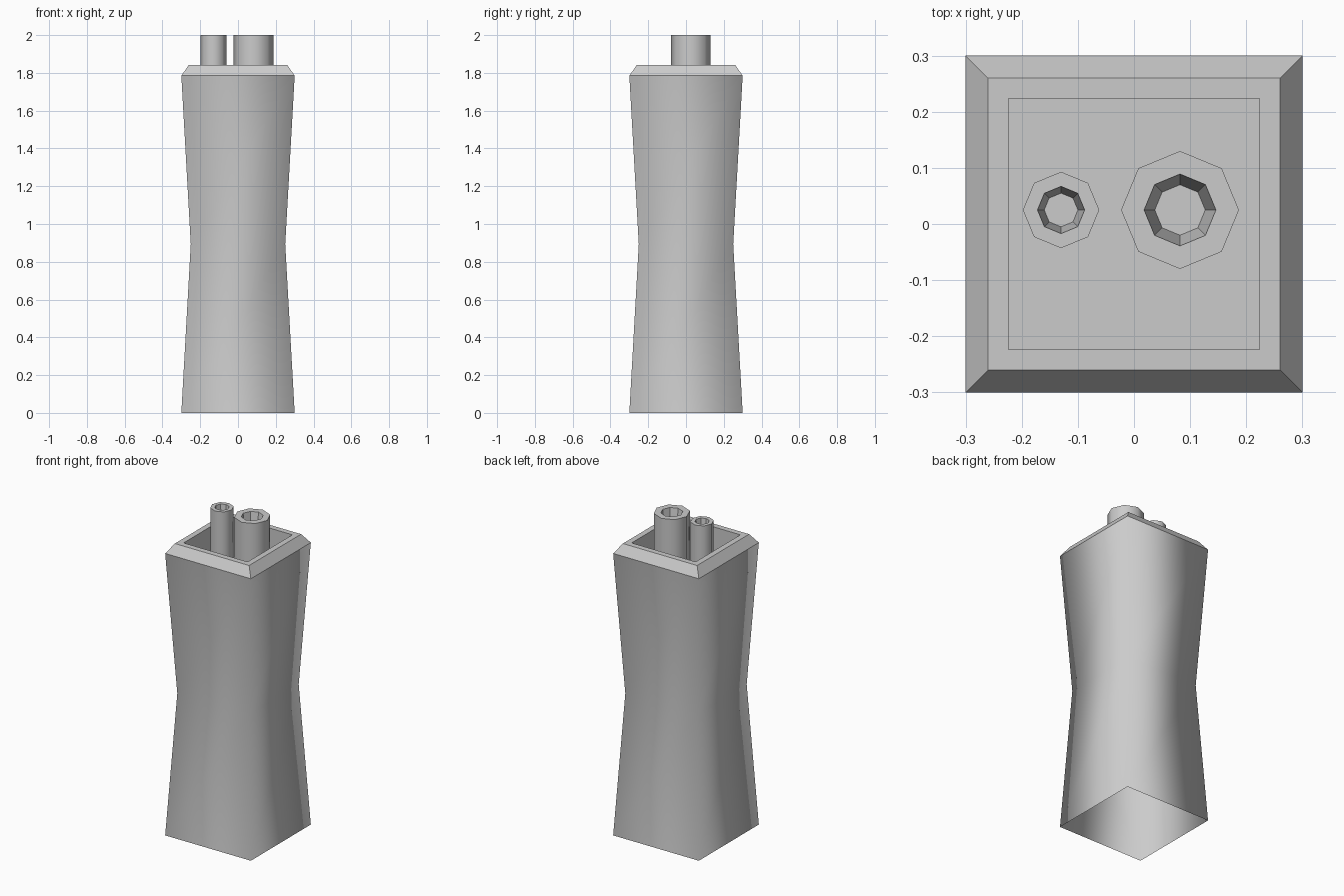
import bpy, bmesh
from math import cos, sin, pi

if "Cube" in bpy.data.objects:
    bpy.data.objects.remove(bpy.data.objects["Cube"])


def loft(name, centre, sides, turn, rings, cap_end, smooth_bands):
    """Stack regular-polygon rings (radius, z) and bridge them in order."""
    bm = bmesh.new()
    loops = []
    for r, z in rings:
        loops.append([bm.verts.new((centre[0] + r * cos(turn + 2 * pi * i / sides),
                                    centre[1] + r * sin(turn + 2 * pi * i / sides), z))
                      for i in range(sides)])
    for band, (a, b) in enumerate(zip(loops, loops[1:])):
        for i in range(sides):
            j = (i + 1) % sides
            face = bm.faces.new((a[i], a[j], b[j], b[i]))
            face.smooth = band in smooth_bands
    if cap_end:
        bm.faces.new(loops[-1])
    # corners of the shaft stay crisp, shallow waist and round pipes stay smooth
    for e in bm.edges:
        if len(e.link_faces) == 2 and e.calc_face_angle() > pi / 3:
            e.smooth = False
    mesh = bpy.data.meshes.new(name)
    bm.to_mesh(mesh)
    bm.free()
    obj = bpy.data.objects.new(name, mesh)
    bpy.context.collection.objects.link(obj)
    return obj


FLOOR = 1.5
D = 2 ** 0.5  # half width to corner radius

# Pinched square shaft, open below, with chamfered rim and sunken top
loft("chimney_shaft", (0, 0), 4, pi / 4,
     [(0.30 * D, 0), (0.25 * D, 0.893), (0.30 * D, 1.785), (0.26 * D, 1.843),
      (0.224 * D, 1.843), (0.224 * D, FLOOR)], True, {0, 1})

# Octagonal flues with tapered, closed bores
for name, x, outer, mouth, base in (("large_flue", 0.082, 0.105, 0.064, 0.045),
                                    ("small_flue", -0.13, 0.068, 0.042, 0.03)):
    loft(name, (x, 0.025), 8, 0,
         [(outer, FLOOR), (outer, 2), (mouth, 2), (base, 1.87)], True, {0})
